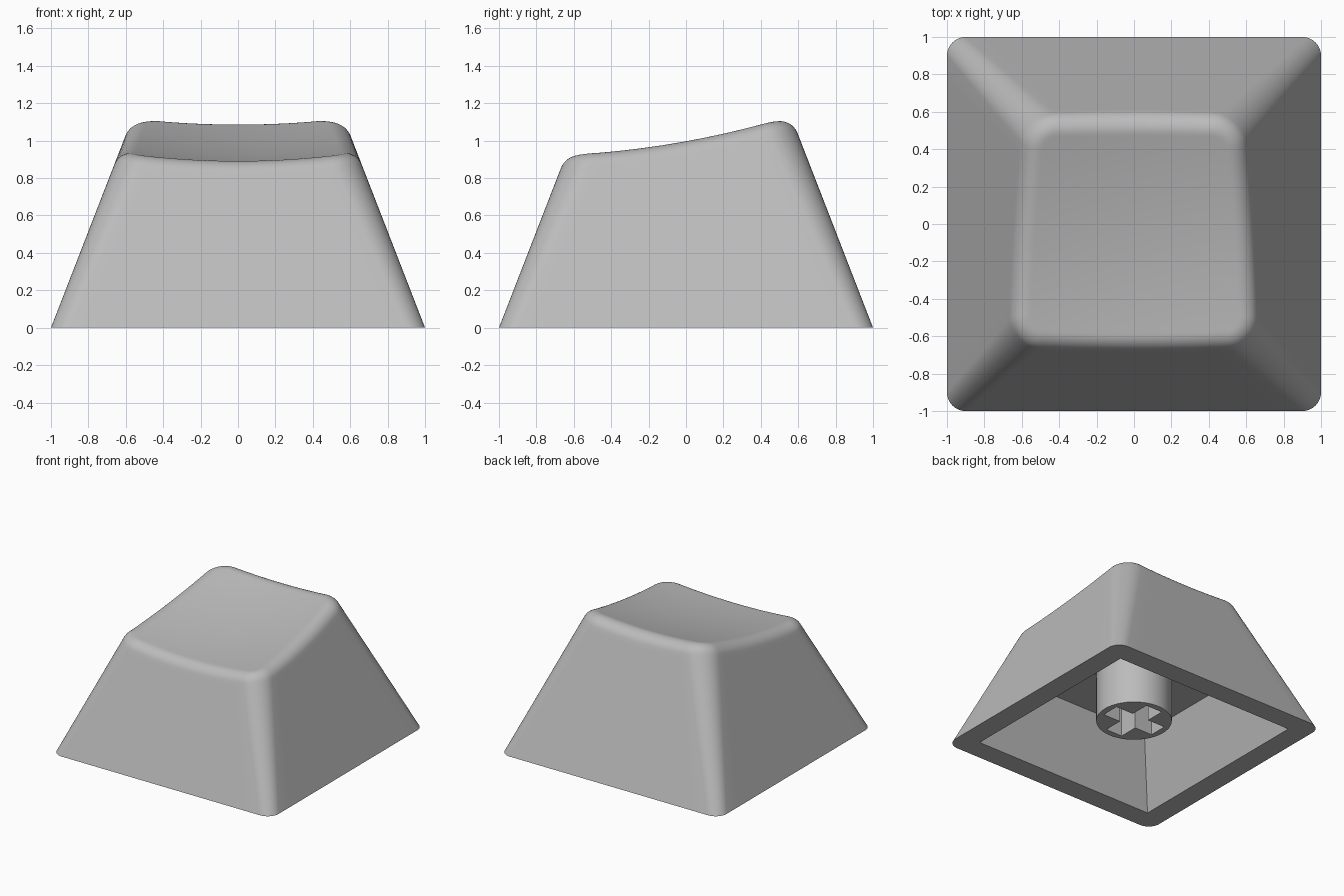
import bpy, bmesh, math
from mathutils import Vector

if "Cube" in bpy.data.objects:
    bpy.data.objects.remove(bpy.data.objects["Cube"])

grey = bpy.data.materials.new("light_grey_plastic")
grey.diffuse_color = (0.5, 0.5, 0.5, 1)
grey.use_nodes = True
grey.node_tree.nodes["Principled BSDF"].inputs["Base Color"].default_value = grey.diffuse_color

SLOPE, CORNER, CORNER_GROW = 0.388, 0.10, 0.07   # wall taper and corner radius
FILLET = 0.10                                    # rounding of the top edge
CEIL, IN_LOW, IN_HIGH = 0.54, 0.825, 0.64        # cavity height and half widths


def dish(x, y):
    """Height of the tilted, scooped top."""
    return 0.965 + 0.19 * y + 0.11 * (x * x + y * y)


def outline(z):
    """Rounded square at height z: list of (point, outward normal)."""
    half, r = 1 - SLOPE * z, CORNER + CORNER_GROW * z
    c, pts = half - r, []
    for q in range(4):
        ca, sa = round(math.cos(q * math.pi / 2)), round(math.sin(q * math.pi / 2))
        local = []
        for i in range(11):                      # corner arc
            a = i / 10 * math.pi / 2
            n = (math.cos(a), math.sin(a))
            local.append(((c + r * n[0], c + r * n[1]), n))
        for i in range(1, 14):                   # straight side
            local.append(((c - 2 * c * i / 14, half), (0, 1)))
        for p, n in local:
            pts.append((Vector((p[0] * ca - p[1] * sa, p[0] * sa + p[1] * ca, z)),
                        Vector((n[0] * ca - n[1] * sa, n[0] * sa + n[1] * ca, 0))))
    return pts


def section(low, high, n):
    """Wall, rounded edge and top run for one point of the outline."""
    z = 1.0
    for _ in range(30):
        p = low.lerp(high, z)
        z = dish(p.x, p.y)
    p = low.lerp(high, z)
    down = (low - high).normalized()
    slope = (0.22 * p.x) * n.x + (0.19 + 0.22 * p.y) * n.y
    inward = Vector((-n.x, -n.y, -slope)).normalized()
    half_angle = down.angle(inward) / 2
    t = FILLET / math.tan(half_angle)
    w = math.sin(half_angle)
    a, b = p + down * t, p + inward * t
    b.z = dish(b.x, b.y)
    out = [low, a.lerp(low, 0.03)]
    for i in range(9):
        u = i / 8
        k0, k1, k2 = (1 - u) ** 2, 2 * w * u * (1 - u), u * u
        out.append((a * k0 + p * k1 + b * k2) / (k0 + k1 + k2))
    for s in [0.97] + [0.97 * (1 - i / 12) for i in range(1, 12)]:
        out.append(Vector((b.x * s, b.y * s, dish(b.x * s, b.y * s))))
    return out


def loop(bm, pts):
    return [bm.verts.new(p) for p in pts]


def skin(bm, a, b):
    n = len(a)
    for i in range(n):
        bm.faces.new((a[i], a[(i + 1) % n], b[(i + 1) % n], b[i]))


def fill_between(bm, a, b):
    """Flat face between an outer and an inner loop."""
    edges = []
    for lp in (a, b):
        for i in range(len(lp)):
            e = (lp[i], lp[(i + 1) % len(lp)])
            edges.append(bm.edges.get(e) or bm.edges.new(e))
    bmesh.ops.triangle_fill(bm, use_beauty=True, use_dissolve=False, edges=edges)


def finish(bm, name):
    bmesh.ops.recalc_face_normals(bm, faces=bm.faces[:])
    me = bpy.data.meshes.new(name)
    bm.to_mesh(me)
    bm.free()
    me.materials.append(grey)
    ob = bpy.data.objects.new(name, me)
    bpy.context.collection.objects.link(ob)
    bpy.ops.object.select_all(action='DESELECT')
    ob.select_set(True)
    bpy.context.view_layer.objects.active = ob
    bpy.ops.object.shade_smooth_by_angle(angle=math.radians(30))


# key shell: outer skin, scooped top, flat rim and hollow inside
bm = bmesh.new()
columns = [section(l, h, n) for (l, n), (h, _) in zip(outline(0), outline(1))]
rings = [loop(bm, ring) for ring in zip(*columns)]
for a, b in zip(rings, rings[1:]):
    skin(bm, a, b)
middle = bm.verts.new((0, 0, dish(0, 0)))
last = rings[-1]
for i in range(len(last)):
    bm.faces.new((last[i], last[(i + 1) % len(last)], middle))
corners = [(1, 1), (-1, 1), (-1, -1), (1, -1)]
mouth = loop(bm, [(x * IN_LOW, y * IN_LOW, 0) for x, y in corners])
roof = loop(bm, [(x * IN_HIGH, y * IN_HIGH, CEIL) for x, y in corners])
skin(bm, mouth, roof)
bm.faces.new(roof)
fill_between(bm, rings[0], mouth)
finish(bm, "key_shell")

# stem: round post with a cross-shaped socket
bm = bmesh.new()
Z0, R, L, W = 0.13, 0.285, 0.235, 0.075
circle = [(R * math.cos(i * math.pi / 32), R * math.sin(i * math.pi / 32)) for i in range(64)]
cross = []
for c, s in ((1, 0), (0, 1), (-1, 0), (0, -1)):
    for x, y in ((L, -W), (L, W), (W, W)):
        cross.append((x * c - y * s, x * s + y * c))
low_rings = []
for pts in (circle, cross):
    low = loop(bm, [(x, y, Z0) for x, y in pts])
    skin(bm, low, loop(bm, [(x, y, CEIL) for x, y in pts]))
    low_rings.append(low)
fill_between(bm, *low_rings)
finish(bm, "stem")
